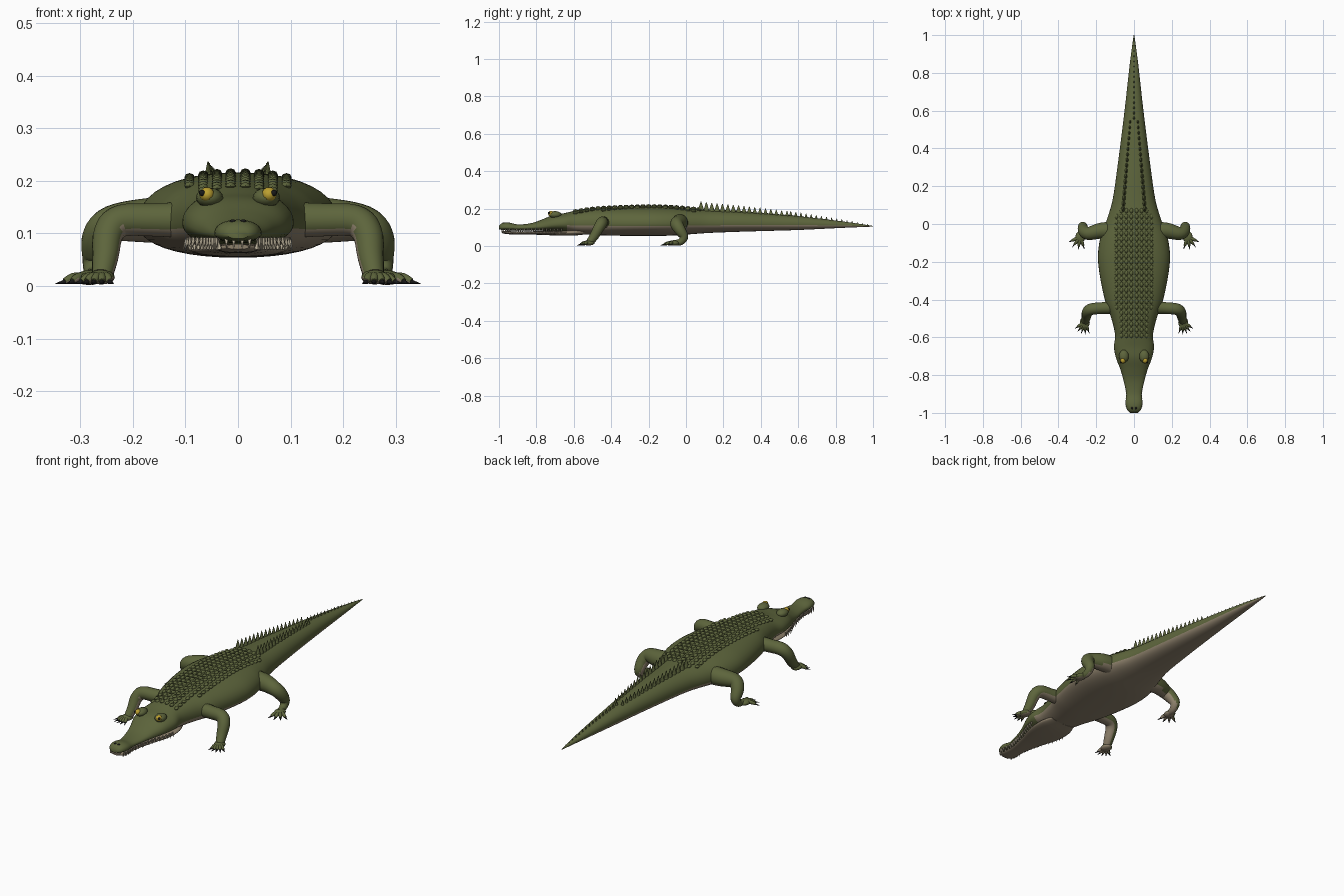
import bpy, bmesh, math
from mathutils import Vector, Matrix

cube = bpy.data.objects.get("Cube")
if cube:
    bpy.data.objects.remove(cube)


def material(name, *rgb):
    mat = bpy.data.materials.new(name)
    mat.use_nodes = True
    mat.diffuse_color = (*rgb, 1)
    mat.node_tree.nodes["Principled BSDF"].inputs["Base Color"].default_value = (*rgb, 1)
    return mat


GREEN = material("olive_skin", .11, .13, .045)
BEIGE = material("pale_belly", .27, .22, .15)
IVORY = material("tooth_ivory", .5, .44, .32)
YELLOW = material("eye_yellow", .5, .35, .03)
BLACK = material("claw_black", .01, .01, .01)


def finish(name, bm, mats, mirror=False, rule=None):
    """Turn a bmesh into a smooth object; faces passing the rule get the second colour."""
    bmesh.ops.recalc_face_normals(bm, faces=bm.faces)
    bm.normal_update()
    for f in bm.faces:
        f.material_index = int(bool(rule and rule(f)))
    mesh = bpy.data.meshes.new(name)
    bm.to_mesh(mesh)
    bm.free()
    obj = bpy.data.objects.new(name, mesh)
    bpy.context.collection.objects.link(obj)
    for m in mats:
        mesh.materials.append(m)
    if mirror:
        obj.modifiers.new("Mirror", "MIRROR")
    bpy.ops.object.select_all(action="DESELECT")
    obj.select_set(True)
    bpy.context.view_layer.objects.active = obj
    bpy.ops.object.shade_smooth_by_angle(angle=math.radians(50))


def sample(rows, t):
    """Smooth interpolation of table rows keyed by their first column."""
    last = len(rows) - 1
    i = max([k for k in range(last) if rows[k][0] <= t], default=0)
    a, b = rows[i], rows[i + 1]
    span = b[0] - a[0]
    s = (t - a[0]) / span

    def slope(k, c):
        p, q = rows[max(k - 1, 0)], rows[min(k + 1, last)]
        return (q[c] - p[c]) / (q[0] - p[0]) * span
    return [(1 + 2 * s) * (1 - s) ** 2 * a[c] + s * (1 - s) ** 2 * slope(i, c)
            + s * s * (3 - 2 * s) * b[c] - s * s * (1 - s) * slope(i + 1, c)
            for c in range(1, len(a))]


def skin(bm, rings):
    """Bridge rings of points and close both ends."""
    rings = [[bm.verts.new(p) for p in ring] for ring in rings]
    n = len(rings[0])
    for a, b in zip(rings, rings[1:]):
        for j in range(n):
            k = (j + 1) % n
            bm.faces.new((a[j], a[k], b[k], b[j]))
    bm.faces.new(rings[0])
    bm.faces.new(rings[-1])


POWER = 2.2


def loft(bm, rows, steps, sides=40):
    """Rounded cross-sections along y from rows of (y, half width, top, middle, bottom)."""
    rings = []
    for i in range(steps + 1):
        y = rows[0][0] + (rows[-1][0] - rows[0][0]) * i / steps
        w, top, mid, bot = sample(rows, y)
        ring = []
        for j in range(sides):
            ang = math.tau * j / sides
            c, s = (math.copysign(abs(v) ** (2 / POWER), v) for v in (math.cos(ang), math.sin(ang)))
            ring.append((max(w, .001) * c, y, mid + s * (top - mid if s > 0 else mid - bot)))
        rings.append(ring)
    skin(bm, rings)


def tube(bm, path, steps=1, sides=16):
    """Round limb through points (x, y, z, radius)."""
    rows = [(i, *p) for i, p in enumerate(path)]
    count = (len(path) - 1) * steps
    pts = [sample(rows, i / steps) for i in range(count + 1)]
    u, rings = Vector((.1, 1, .2)), []
    for i, (x, y, z, r) in enumerate(pts):
        d = (Vector(pts[min(i + 1, count)][:3]) - Vector(pts[max(i - 1, 0)][:3])).normalized()
        u = (u - d * u.dot(d)).normalized()
        v = d.cross(u)
        angles = [math.tau * j / sides for j in range(sides)]
        rings.append([Vector((x, y, z)) + r * (math.cos(a) * u + math.sin(a) * v) for a in angles])
    skin(bm, rings)


def ball(bm, loc, scale, detail=16):
    bmesh.ops.create_uvsphere(bm, u_segments=detail, v_segments=detail // 2, radius=1,
                              matrix=Matrix.Translation(loc) @ Matrix.Diagonal((*scale, 1)))


def spike(bm, base, tip, r):
    tube(bm, [(*base, r), (*tip, r * .08)], 1, 8)


# Trunk, tail and upper jaw
BODY = [(-1, .02, .108, .098, .09), (-.985, .036, .122, .1, .086), (-.95, .045, .126, .1, .084),
        (-.9, .041, .116, .098, .082), (-.83, .055, .122, .1, .084), (-.77, .072, .142, .105, .082),
        (-.71, .095, .166, .115, .08), (-.65, .106, .176, .12, .076), (-.59, .1, .19, .12, .066),
        (-.5, .12, .203, .12, .06), (-.4, .155, .21, .12, .056), (-.2, .19, .216, .12, .054),
        (-.08, .18, .213, .12, .056), (.02, .145, .205, .12, .063), (.12, .115, .197, .12, .07),
        (.3, .088, .187, .12, .077), (.6, .05, .16, .118, .086), (.85, .022, .13, .112, .098),
        (1, .002, .108, .106, .104)]


def is_belly(f):
    c = f.calc_center_median()
    mid, bot = sample(BODY, c.y)[2:]
    return c.y > -.64 and c.z < mid - .2 * (mid - bot)


def back_height(x, y):
    w, top, mid = sample(BODY, y)[:3]
    return mid + (top - mid) * max(0, 1 - abs(x / w) ** POWER) ** (1 / POWER)


bm = bmesh.new()
loft(bm, BODY, 160)
finish("body", bm, [GREEN, BEIGE], rule=is_belly)

# Lower jaw
JAW = [(-.985, .02, .08, .074, .07), (-.96, .038, .08, .072, .064), (-.88, .038, .078, .07, .062),
       (-.78, .06, .08, .07, .06), (-.68, .088, .08, .07, .056), (-.6, .09, .09, .072, .056),
       (-.54, .07, .09, .075, .062)]
bm = bmesh.new()
loft(bm, JAW, 50)
finish("lower_jaw", bm, [BEIGE])

# Teeth, alternating upper and lower
bm = bmesh.new()
for i in range(32):
    y = -.975 + i * .01
    w = sample(BODY, y)[0]
    if i % 2:
        spike(bm, (w * .92, y, .092), (w, y, .067), .0045)
    else:
        spike(bm, (w * .86, y, .07), (w * .98, y, .094), .004)
for x in (.008, .022):
    spike(bm, (x, -.982, .09), (x, -.988, .072), .004)
finish("teeth", bm, [IVORY], mirror=True)

# Eyes and nostrils
for name, mat, loc, scale in (
        ("eye_sockets", GREEN, (.054, -.7, .168), (.026, .034, .019)),
        ("eyes", YELLOW, (.059, -.722, .174), (.014, .016, .014)),
        ("pupils", BLACK, (.068, -.732, .177), (.006, .006, .006)),
        ("nostrils", BLACK, (.01, -.975, .123), (.006, .006, .004))):
    bm = bmesh.new()
    ball(bm, loc, scale)
    finish(name, bm, [mat], mirror=True)

# Rows of scutes on the back
bm = bmesh.new()
for i in range(23):
    y = -.59 + i * .03
    for x in (.014, .04, .066, .092):
        if x < .7 * sample(BODY, y)[0]:
            ball(bm, (x, y, back_height(x, y)), (.01, .014, .008), 8)
finish("back_scutes", bm, [GREEN], mirror=True)

# Tail crest: paired rows that meet in a single row
bm = bmesh.new()


def crest_plate(x, y, height):
    z = back_height(x, y) - .006
    size = height * .36
    bmesh.ops.create_cone(bm, segments=8, radius1=1, radius2=.1, depth=1, cap_ends=True,
                          matrix=Matrix.Translation((x, y, z + height / 2))
                          @ Matrix.Diagonal((size * .6, size, height, 1)))


for i in range(17):
    t = i / 16
    for side in (-1, 1):
        crest_plate(side * (.057 - .037 * t), .08 + .46 * t, .05 - .02 * t)
for i in range(16):
    t = i / 15
    crest_plate(0, .56 + .41 * t, .029 - .017 * t)
finish("tail_crest", bm, [GREEN])


# Legs, toes and claws
def is_inner(f):
    return f.normal.z * .8 + f.normal.x * .6 < -.45


def leg(name, path, palm, heading, spread, toes, reach):
    limb, claws = bmesh.new(), bmesh.new()
    tube(limb, path, 5)
    ball(limb, palm, (.026, .032, .014))
    palm = Vector(palm)
    for i in range(toes):
        a = math.radians(heading + spread * (i / (toes - 1) - .5))
        d = Vector((math.sin(a), -math.cos(a), 0))
        start, knuckle, end = (palm + d * reach * k for k in (.2, .65, 1))
        end.z = .009
        tube(limb, [(*start, .01), (*knuckle, .009), (*end, .006)], 3, 10)
        tip = end + d * .02
        tip.z = .004
        spike(claws, end - d * .004, tip, .0055)
    finish(name + "_legs", limb, [GREEN, BEIGE], mirror=True, rule=is_inner)
    finish(name + "_claws", claws, [BLACK], mirror=True)


leg("front", [(.08, -.44, .125, .036), (.16, -.445, .126, .032), (.222, -.45, .124, .031),
              (.246, -.465, .1, .029), (.252, -.49, .055, .025), (.258, -.515, .02, .02)],
    (.26, -.52, .017), 18, 80, 5, .044)
leg("hind", [(.08, -.035, .125, .048), (.17, -.035, .125, .043), (.24, -.05, .118, .035),
             (.266, -.035, .09, .031), (.272, -.012, .05, .024), (.275, -.03, .022, .018),
             (.28, -.07, .017, .014)],
    (.284, -.068, .016), 24, 84, 4, .05)
